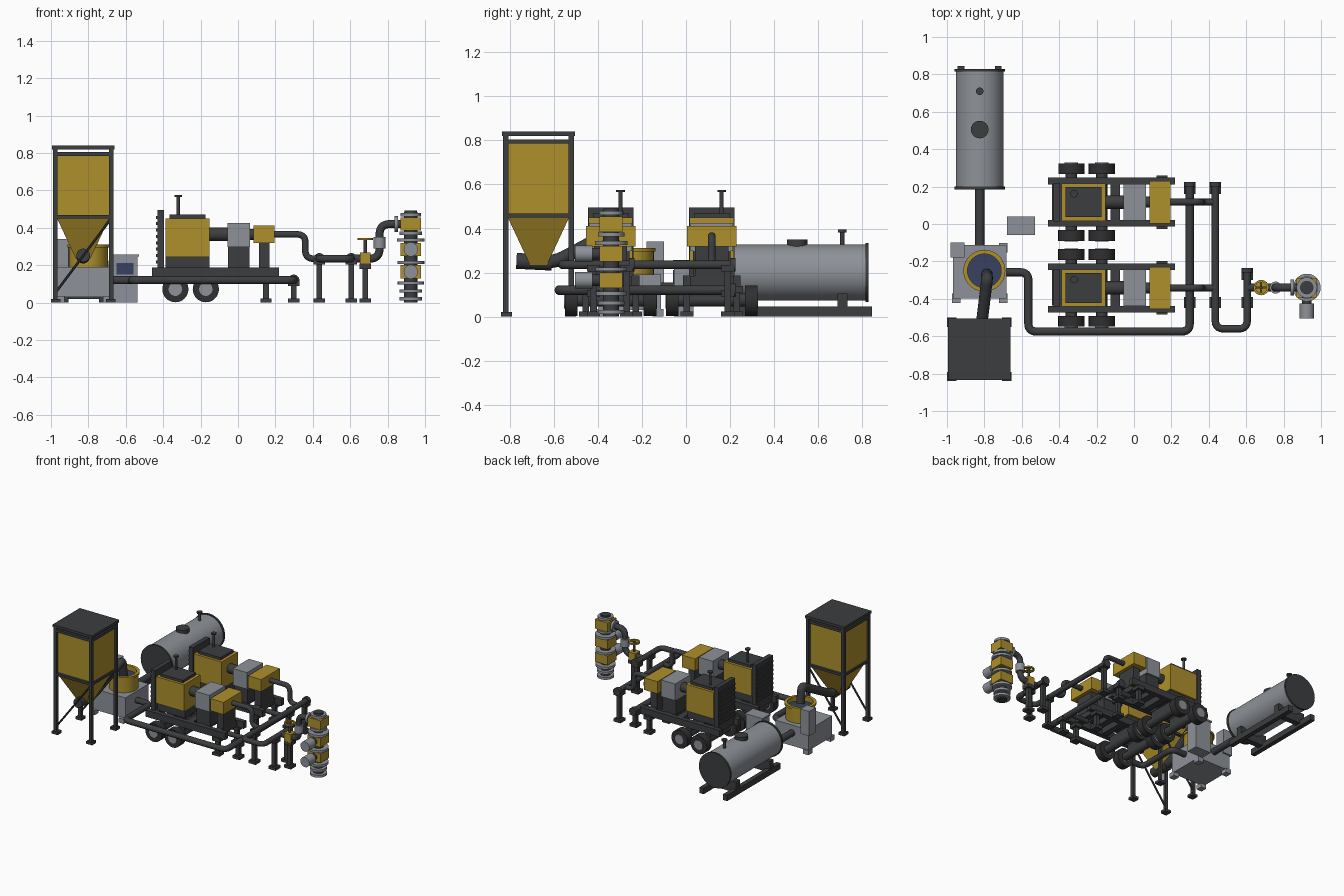
import bpy, bmesh, math
from mathutils import Vector, Matrix

if "Cube" in bpy.data.objects:
    bpy.data.objects.remove(bpy.data.objects["Cube"])

def material(name, rgb):
    m = bpy.data.materials.new(name)
    m.diffuse_color = (*rgb, 1)
    m.use_nodes = True
    m.node_tree.nodes["Principled BSDF"].inputs["Base Color"].default_value = m.diffuse_color
    return m

DARK = material("dark_steel", (0.045, 0.047, 0.05))
YELLOW = material("yellow_paint", (0.42, 0.28, 0.025))
GREY = material("grey_metal", (0.27, 0.29, 0.32))
BLUE = material("blue_fluid", (0.04, 0.055, 0.12))
TYRE = material("tyre_rubber", (0.03, 0.03, 0.032))

def finish(name, bm, mat):
    me = bpy.data.meshes.new(name)
    bmesh.ops.recalc_face_normals(bm, faces=bm.faces)
    bm.to_mesh(me)
    bm.free()
    ob = bpy.data.objects.new(name, me)
    me.materials.append(mat)
    bpy.context.collection.objects.link(ob)
    return ob

def box(name, c, s, mat=DARK):
    """Box from (x, y) centre, (x, y) size; z given as bottom and top: c=(x,y,z0), s=(sx,sy,z1)."""
    bm = bmesh.new()
    bmesh.ops.create_cube(bm, size=1)
    h = s[2] - c[2]
    bmesh.ops.scale(bm, vec=(s[0], s[1], h), verts=bm.verts)
    bmesh.ops.translate(bm, vec=(c[0], c[1], c[2] + h / 2), verts=bm.verts)
    return finish(name, bm, mat)

def cyl(name, p, q, r, mat=DARK, r2=None, n=32, spin=0):
    p, q = Vector(p), Vector(q)
    d = q - p
    bm = bmesh.new()
    bmesh.ops.create_cone(bm, cap_ends=True, segments=n, radius1=r, radius2=r if r2 is None else r2, depth=d.length)
    rot = d.to_track_quat('Z', 'Y').to_matrix().to_4x4()
    bmesh.ops.transform(bm, matrix=Matrix.Translation((p + q) / 2) @ rot @ Matrix.Rotation(spin, 4, 'Z'), verts=bm.verts)
    return finish(name, bm, mat)

def lathe(name, x, y, profile, mat, n=40):
    bm = bmesh.new()
    vs = [bm.verts.new((r, 0, z)) for r, z in profile]
    es = [bm.edges.new((a, b)) for a, b in zip(vs, vs[1:] + vs[:1])]
    bmesh.ops.spin(bm, geom=vs + es, axis=(0, 0, 1), cent=(0, 0, 0), angle=2 * math.pi, steps=n)
    bmesh.ops.remove_doubles(bm, verts=bm.verts, dist=1e-5)
    bmesh.ops.translate(bm, vec=(x, y, 0), verts=bm.verts)
    return finish(name, bm, mat)

def pipe(name, pts, r, mat=DARK, bend=0.045):
    """Round pipe along a polyline with rounded corners."""
    pts = [Vector(p) for p in pts]
    path = [pts[0]]
    for a, b, c in zip(pts, pts[1:], pts[2:]):
        s, e = b + (a - b).normalized() * bend, b + (c - b).normalized() * bend
        for i in range(9):
            t = i / 8
            path.append(s * (1 - t) ** 2 + b * 2 * t * (1 - t) + e * t * t)
    path.append(pts[-1])
    cu = bpy.data.curves.new(name, 'CURVE')
    cu.dimensions, cu.bevel_depth, cu.bevel_resolution, cu.use_fill_caps = '3D', r, 5, True
    sp = cu.splines.new('POLY')
    sp.points.add(len(path) - 1)
    for pt, v in zip(sp.points, path):
        pt.co = (*v, 1)
    tmp = bpy.data.objects.new(name + "_path", cu)
    bpy.context.collection.objects.link(tmp)
    me = bpy.data.meshes.new_from_object(tmp.evaluated_get(bpy.context.evaluated_depsgraph_get()))
    bpy.data.objects.remove(tmp)
    me.materials.clear()
    me.materials.append(mat)
    bpy.context.collection.objects.link(bpy.data.objects.new(name, me))

def stand(name, x, y, top):
    box(name + "_foot", (x, y, 0), (0.06, 0.06, 0.022))
    box(name + "_post", (x, y, 0.02), (0.03, 0.03, top))
    box(name + "_saddle", (x, y, top - 0.03), (0.06, 0.06, top))

# Sand hopper on four legs
hx, hy = -0.828, -0.67
box("hopper_bin", (hx, hy, 0.45), (0.30, 0.28, 0.80), YELLOW)
cyl("hopper_cone", (hx, hy, 0.235), (hx, hy, 0.455), 0.055, YELLOW, 0.2, 4, math.pi / 4)
for z0, z1, w in ((0.82, 0.84, 0.335), (0.785, 0.805, 0.322), (0.45, 0.468, 0.322)):
    box("hopper_band", (hx, hy, z0), (w, w - 0.005, z1))
for sx in (-1, 1):
    for sy in (-1, 1):
        box("hopper_leg", (hx + sx * 0.15, hy + sy * 0.149, 0), (0.024, 0.024, 0.82))
        box("hopper_foot", (hx + sx * 0.147, hy + sy * 0.145, 0), (0.05, 0.05, 0.02))
for sy in (-1, 1):
    cyl("hopper_brace", (hx - 0.15, hy + sy * 0.15, 0.05), (hx + 0.15, hy + sy * 0.15, 0.45), 0.007, n=8)

# Screw conveyor from hopper to mixer
cyl("conveyor_housing", (hx, -0.77, 0.253), (hx, -0.61, 0.245), 0.036)
pipe("conveyor_tube", [(hx, -0.66, 0.245), (-0.82, -0.58, 0.255), (-0.785, -0.29, 0.41), (-0.787, -0.27, 0.29)], 0.031, bend=0.03)

# Mixer skid with open tub
box("mixer_base", (-0.825, -0.255, 0.03), (0.285, 0.285, 0.19), GREY)
for sx in (-1, 1):
    for sy in (-1, 1):
        box("mixer_foot", (-0.825 + sx * 0.125, -0.262 + sy * 0.135, 0), (0.045, 0.05, 0.035), GREY)
lathe("mixer_tub", -0.80, -0.25, [(0.09, 0.19), (0.104, 0.19), (0.104, 0.295), (0.112, 0.295), (0.112, 0.312), (0.09, 0.312)], YELLOW)
cyl("mixer_fluid", (-0.80, -0.25, 0.19), (-0.80, -0.25, 0.275), 0.092, BLUE)
box("mixer_control_box", (-0.943, -0.14, 0.15), (0.075, 0.08, 0.34), GREY)

# Horizontal water tank on skid
tx, tz = -0.825, 0.2
cyl("tank_shell", (tx, 0.19, tz), (tx, 0.825, tz), 0.128, GREY, n=48)
for y in (0.185, 0.815):
    cyl("tank_end_rim", (tx, y, tz), (tx, y + 0.015, tz), 0.134, n=48)
for sx in (-1, 1):
    box("tank_skid_rail", (tx + sx * 0.1, 0.52, 0), (0.035, 0.65, 0.045))
for y in (0.3, 0.71):
    box("tank_saddle", (tx, y, 0.02), (0.23, 0.045, 0.105))
cyl("tank_hatch", (tx, 0.505, 0.3), (tx, 0.505, 0.35), 0.047)
cyl("tank_vent_pipe", (tx, 0.71, 0.31), (tx, 0.71, 0.39), 0.01, n=16)
cyl("tank_vent_cap", (tx, 0.71, 0.383), (tx, 0.71, 0.395), 0.02, n=20)
cyl("tank_outlet_pipe", (tx, 0.2, 0.13), (tx, -0.12, 0.13), 0.025)

# Control cabinet
box("cabinet", (-0.605, -0.01, 0), (0.135, 0.09, 0.25), GREY)
box("cabinet_lid", (-0.605, -0.01, 0.246), (0.15, 0.1, 0.258), GREY)
box("cabinet_screen", (-0.605, -0.056, 0.15), (0.09, 0.008, 0.212), BLUE)

# Two pump trailers
for yc in (0.117, -0.342):
    for s in (-1, 1):
        box("trailer_rail", (-0.12, yc + s * 0.113, 0.135), (0.68, 0.035, 0.187))
        stand("trailer_leg", 0.15, yc + s * 0.113, 0.14)
        for x in (-0.335, -0.172):
            cyl("tyre", (x, yc + s * 0.15, 0.072), (x, yc + s * 0.207, 0.072), 0.07, TYRE)
            cyl("wheel_hub", (x, yc + s * 0.15, 0.072), (x, yc + s * 0.211, 0.072), 0.036, GREY)
    for x in (-0.335, -0.172):
        cyl("axle", (x, yc - 0.16, 0.075), (x, yc + 0.16, 0.075), 0.03, n=20)
        box("axle_mount", (x, yc, 0.07), (0.05, 0.2, 0.14))
    for x in (-0.40, -0.27, -0.1, 0.0, 0.14):
        box("trailer_crossmember", (x, yc, 0.14), (0.05, 0.22, 0.185))
    box("radiator", (-0.412, yc, 0.187), (0.035, 0.205, 0.495))
    for i in range(8):
        box("radiator_slat", (-0.432, yc, 0.21 + i * 0.034), (0.012, 0.19, 0.226 + i * 0.034))
    box("engine_base", (-0.27, yc, 0.187), (0.235, 0.17, 0.25))
    box("engine_cover", (-0.27, yc, 0.245), (0.236, 0.2, 0.45), YELLOW)
    box("engine_top", (-0.27, yc, 0.45), (0.19, 0.16, 0.47))
    cyl("exhaust_stack", (-0.32, yc + 0.045, 0.46), (-0.32, yc + 0.045, 0.57), 0.009, n=16)
    cyl("exhaust_cap", (-0.32, yc + 0.045, 0.566), (-0.32, yc + 0.045, 0.575), 0.02, n=16)
    cyl("drive_shaft", (-0.16, yc, 0.365), (-0.05, yc, 0.365), 0.036)
    box("gearbox", (0.003, yc, 0.297), (0.12, 0.195, 0.425), GREY)
    box("gearbox_pedestal", (0.003, yc, 0.18), (0.115, 0.17, 0.30))
    cyl("pump_coupling", (0.05, yc, 0.365), (0.09, yc, 0.365), 0.03)
    box("pump_pedestal", (0.14, yc, 0.18), (0.055, 0.15, 0.32))
    box("pump_head", (0.139, yc, 0.318), (0.112, 0.226, 0.412), YELLOW)
    pipe("pump_discharge", [(0.19, yc, 0.365), (0.36, yc, 0.365), (0.36, yc, 0.235), (0.435, yc, 0.235)], 0.018)
    pipe("pump_suction", [(0.14, yc, 0.12), (0.298, yc, 0.12)], 0.018)

# Suction and discharge manifolds on stands
pipe("suction_manifold", [(-0.70, -0.258, 0.12), (-0.565, -0.258, 0.12), (-0.565, -0.575, 0.12), (0.298, -0.575, 0.12), (0.298, 0.22, 0.12)], 0.022)
pipe("discharge_manifold", [(0.435, 0.22, 0.235), (0.435, -0.56, 0.235), (0.605, -0.56, 0.235), (0.605, -0.24, 0.235)], 0.02)
for x, ends, z in ((0.298, (0.19, -0.42), 0.12), (0.435, (0.19, -0.42), 0.235), (0.605, (-0.27, -0.42), 0.235)):
    for y in ends:
        stand("manifold_stand", x, y, z)
for x, y, z in ((0.298, 0.2, 0.12), (0.435, 0.2, 0.235), (0.605, -0.26, 0.235)):
    cyl("manifold_end_cap", (x, y, z), (x, y + 0.025, z), 0.03)

# Wellhead feed line with gate valve
wy = -0.34
pipe("wellhead_feed", [(0.605, wy, 0.235), (0.757, wy, 0.235), (0.757, wy, 0.42), (0.9, wy, 0.42)], 0.022, bend=0.055)
cyl("feed_swivel", (0.757, wy, 0.29), (0.757, wy, 0.35), 0.032, GREY)
stand("valve_stand", 0.68, wy, 0.21)
box("valve_body", (0.68, wy, 0.203), (0.058, 0.06, 0.268), YELLOW)
cyl("valve_stem", (0.68, wy, 0.26), (0.68, wy, 0.345), 0.009, n=16)
lathe("valve_handwheel", 0.68, wy, [(0.03, 0.334), (0.041, 0.334), (0.041, 0.346), (0.03, 0.346)], YELLOW, 28)
for a in (0, math.pi / 2):
    d = Vector((math.cos(a), math.sin(a), 0)) * 0.033
    c = Vector((0.68, wy, 0.34))
    cyl("handwheel_spoke", c - d, c + d, 0.005, YELLOW, n=8)

# Wellhead stack of spools, valve blocks and flanges
wx = 0.924
cyl("well_spool", (wx, wy, 0), (wx, wy, 0.485), 0.036)
for z, r in ((0.02, 0.06), (0.062, 0.06), (0.105, 0.07), (0.215, 0.072), (0.335, 0.074), (0.372, 0.06), (0.47, 0.055)):
    cyl("well_flange", (wx, wy, z - 0.009), (wx, wy, z + 0.009), r, GREY)
cyl("well_top_cap", (wx, wy, 0.478), (wx, wy, 0.492), 0.034)
for z0, z1 in ((0.13, 0.2), (0.25, 0.32), (0.385, 0.455)):
    box("well_valve_block", (wx, wy, z0), (0.11, 0.105, z1), YELLOW)
for z in (0.165, 0.285):
    cyl("well_port_neck", (wx, wy, z), (wx, wy - 0.1, z), 0.026)
    cyl("well_side_port", (wx, wy - 0.085, z), (wx, wy - 0.165, z), 0.038, GREY)
cyl("feed_flange", (0.837, wy, 0.42), (0.855, wy, 0.42), 0.042, GREY)

# Smooth round parts, keep hard edges
for ob in bpy.context.scene.objects:
    ob.select_set(True)
    bpy.context.view_layer.objects.active = ob
bpy.ops.object.shade_smooth_by_angle()
